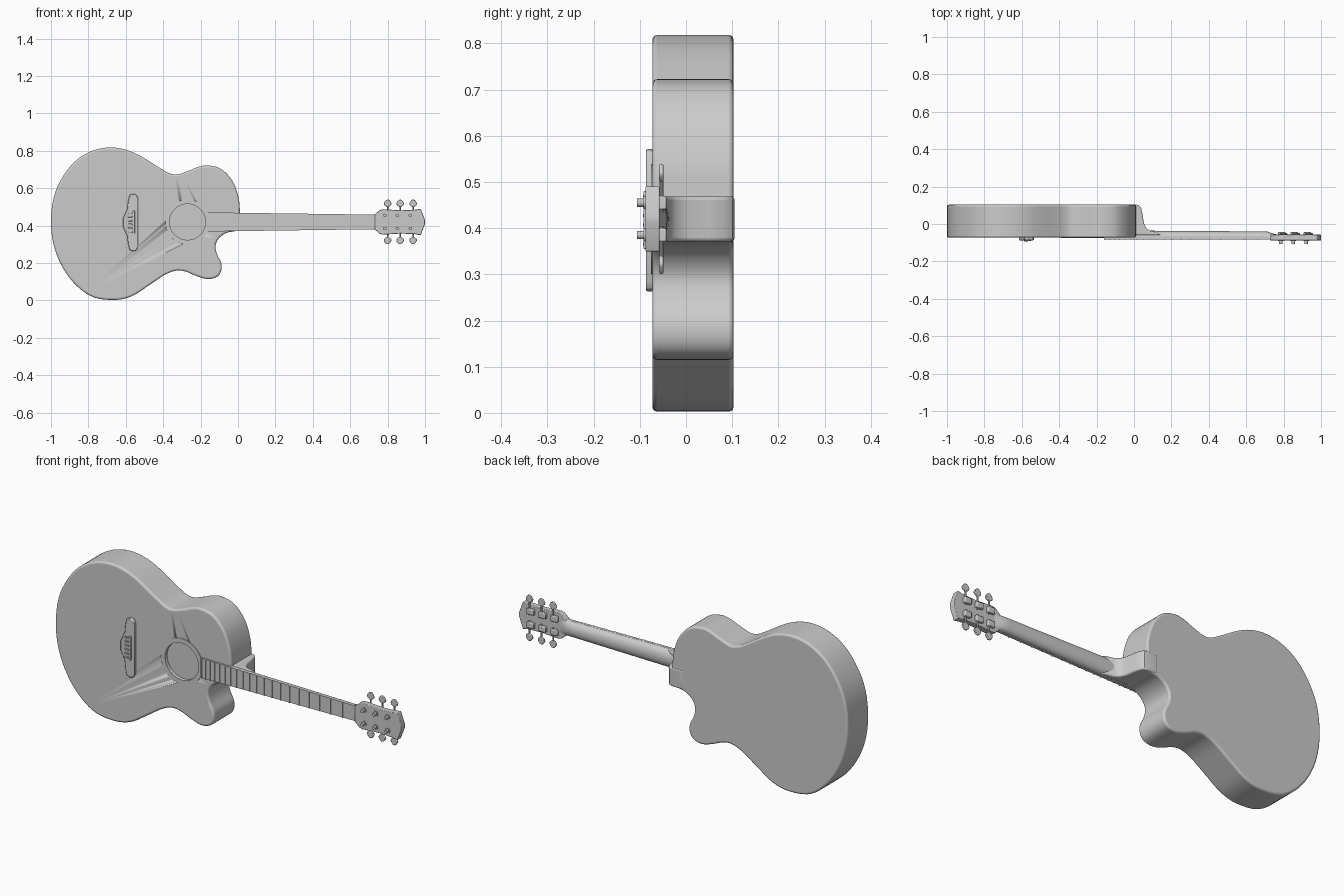
import bpy, bmesh, math
from mathutils import Vector, Matrix

if "Cube" in bpy.data.objects:
    bpy.data.objects.remove(bpy.data.objects["Cube"])

ZC = 0.42  # centre line height of the neck


def finish(name, bm, bevel=0.0, segments=2, angle=35):
    bmesh.ops.recalc_face_normals(bm, faces=bm.faces)
    me = bpy.data.meshes.new(name)
    bm.to_mesh(me)
    bm.free()
    ob = bpy.data.objects.new(name, me)
    bpy.context.collection.objects.link(ob)
    bpy.ops.object.select_all(action='DESELECT')
    ob.select_set(True)
    bpy.context.view_layer.objects.active = ob
    bpy.ops.object.shade_smooth_by_angle(angle=math.radians(angle))
    if bevel:
        m = ob.modifiers.new("bevel", 'BEVEL')
        m.width, m.segments = bevel, segments
        m.limit_method, m.angle_limit = 'ANGLE', math.radians(40)
    return ob


def spline(pts, steps=5):
    """Closed smooth curve through the points."""
    out, n = [], len(pts)
    for i in range(n):
        a, b, c, d = (Vector(pts[(i + k) % n]) for k in (-1, 0, 1, 2))
        for s in range(steps):
            t = s / steps
            out.append(0.5 * (2 * b + (c - a) * t + (2 * a - 5 * b + 4 * c - d) * t * t
                              + (3 * b - a - 3 * c + d) * t ** 3))
    return out


def prism(name, pts, lo, hi, bevel=0.0, axis='Y', segments=2):
    """Extrude an (x,z) outline along y, or an (x,y) outline along z."""
    bm = bmesh.new()
    put = (lambda p, h: (p[0], h, p[1])) if axis == 'Y' else (lambda p, h: (p[0], p[1], h))
    rings = [[bm.verts.new(put(p, h)) for p in pts] for h in (lo, hi)]
    bm.faces.new(rings[0])
    bm.faces.new(rings[1])
    for i in range(len(pts)):
        j = (i + 1) % len(pts)
        bm.faces.new((rings[0][i], rings[0][j], rings[1][j], rings[1][i]))
    return finish(name, bm, bevel, segments)


def box(name, x0, x1, y0, y1, z0, z1, bevel=0.0):
    return prism(name, [(x0, z0), (x1, z0), (x1, z1), (x0, z1)], y0, y1, bevel)


def cylinder(name, centre, r, depth, axis='Y', sides=16, r2=None):
    bm = bmesh.new()
    rot = Matrix.Rotation(math.pi / 2, 4, 'X') if axis == 'Y' else Matrix()
    bmesh.ops.create_cone(bm, cap_ends=True, segments=sides, radius1=r,
                          radius2=r if r2 is None else r2, depth=depth,
                          matrix=Matrix.Translation(centre) @ rot)
    return finish(name, bm)


def half_width(x):
    return 0.051 + (x + 0.16) / 0.89 * (0.039 - 0.051)


# Body with single cutaway
outline = [(-1, .42), (-.975, .585), (-.89, .725), (-.785, .798), (-.67, .818), (-.555, .79),
           (-.42, .71), (-.37, .682), (-.325, .674), (-.26, .695), (-.21, .715), (-.16, .722),
           (-.09, .703), (-.03, .64), (.002, .555), (.01, .48), (.01, .40), (-.005, .374),
           (-.06, .362), (-.1, .335), (-.12, .295), (-.113, .25), (-.09, .2), (-.091, .155),
           (-.115, .125), (-.165, .115), (-.225, .132), (-.28, .155), (-.33, .16), (-.39, .138),
           (-.47, .085), (-.57, .022), (-.67, .003), (-.79, .025), (-.9, .12), (-.975, .26)]
body = prism("body", spline(outline), -.073, .103, .01, segments=3)

# Sound hole recess
cutter = cylinder("sound_hole_cutter", (-.27, -.073, ZC), .096, .03, sides=64)
cutter.hide_render = True
cutter.hide_set(True)
cut = body.modifiers.new("sound_hole", 'BOOLEAN')
cut.operation, cut.object, cut.solver = 'DIFFERENCE', cutter, 'EXACT'

# Rosette ring round the hole
bm = bmesh.new()
N = 64
rings = [[bm.verts.new((-.27 + r * math.cos(2 * math.pi * i / N), y,
                        ZC + r * math.sin(2 * math.pi * i / N))) for i in range(N)]
         for r, y in ((.096, -.072), (.096, -.076), (.119, -.076), (.119, -.072))]
for k in range(4):
    a, b = rings[k], rings[(k + 1) % 4]
    for i in range(N):
        j = (i + 1) % N
        bm.faces.new((a[i], a[j], b[j], b[i]))
finish("rosette", bm)

# Bridge, saddle and pins
bridge = [(-.535, .29), (-.535, .55), (-.545, .567), (-.562, .571), (-.58, .563), (-.588, .53),
          (-.592, .49), (-.615, .44)]
bridge += [(x, 2 * 0.417 - z) for x, z in reversed(bridge[1:])]
prism("bridge", bridge[1:], -.087, -.07, .004)
box("saddle", -.562, -.552, -.092, -.08, .355, .48, .002)
for i in range(6):
    z = .365 + i * .0208
    box("bridge_pin", -.588, -.565, -.093, -.08, z - .004, z + .004, .002)

# Neck: D-shaped sections blended into the headstock
bm = bmesh.new()
loft = []
for x, back, w in ((-.02, -.036, 1), (.1, -.036, 1), (.4, -.038, 1), (.69, -.04, 1),
                   (.715, -.041, 1), (.74, -.05, 1.1), (.77, -.058, 1.5)):
    h = half_width(x) * w
    loft.append([bm.verts.new((x, -.072 + (back + .072) * math.sin(math.pi * k / 12) ** .8,
                               ZC + h * math.cos(math.pi * k / 12))) for k in range(13)])
for a, b in zip(loft, loft[1:]):
    for i in range(13):
        j = (i + 1) % 13
        bm.faces.new((a[i], a[j], b[j], b[i]))
bm.faces.new(loft[0])
bm.faces.new(loft[-1])
finish("neck", bm, angle=50)

# Heel
heel = [(-.05, -.06), (.15, -.06), (.12, -.045), (.085, -.036), (.065, -.022), (.053, .005),
        (.046, .05), (.038, .085), (.025, .101), (.005, .105), (-.05, .105)]
prism("heel", heel, ZC - .049, ZC + .049, .008, axis='Z', segments=3)

# Fretboard, frets spaced by the twelfth-root rule, nut
a, b = half_width(-.16), half_width(.73)
prism("fretboard", [(-.16, ZC - a), (.73, ZC - b), (.73, ZC + b), (-.16, ZC + a)], -.082, -.068)
for n in range(1, 21):
    x = .73 - 1.29 * (1 - 2 ** (-n / 12))
    h = half_width(x)
    box("fret", x - .003, x + .003, -.0855, -.08, ZC - h, ZC + h)
box("nut", .727, .738, -.087, -.066, ZC - .039, ZC + .039, .002)

# Headstock
half = [(.73, .039), (.757, .063), (.775, .068), (.87, .062), (.945, .065), (.977, .071), (1.0, .01)]
head = [(x, ZC + d) for x, d in half] + [(x, ZC - d) for x, d in reversed(half)]
prism("headstock", head, -.088, -.057, .003)

# Tuners: post, collar, gear housing, shaft and button, mirrored top and bottom
button = [(-.005, 0), (-.018, .01), (-.021, .019), (-.014, .031), (-.006, .039)]
button += [(-x, z) for x, z in reversed(button)]
for x in (.785, .852, .921):
    for s in (1, -1):
        z = ZC + s * .035
        cylinder("tuner_collar", (x, -.089, z), .014, .006)
        cylinder("tuner_post", (x, -.096, z), .009, .02)
        box("gear_housing", x - .014, x + .026, -.06, -.042, z - .015, z + .015, .004)
        cylinder("tuner_shaft", (x + .015, -.053, ZC + s * .06), .004, .09, axis='Z', sides=10)
        prism("tuner_button", [(x + .015 + px, ZC + s * (.08 + pz)) for px, pz in button],
              -.058, -.049, .003)
